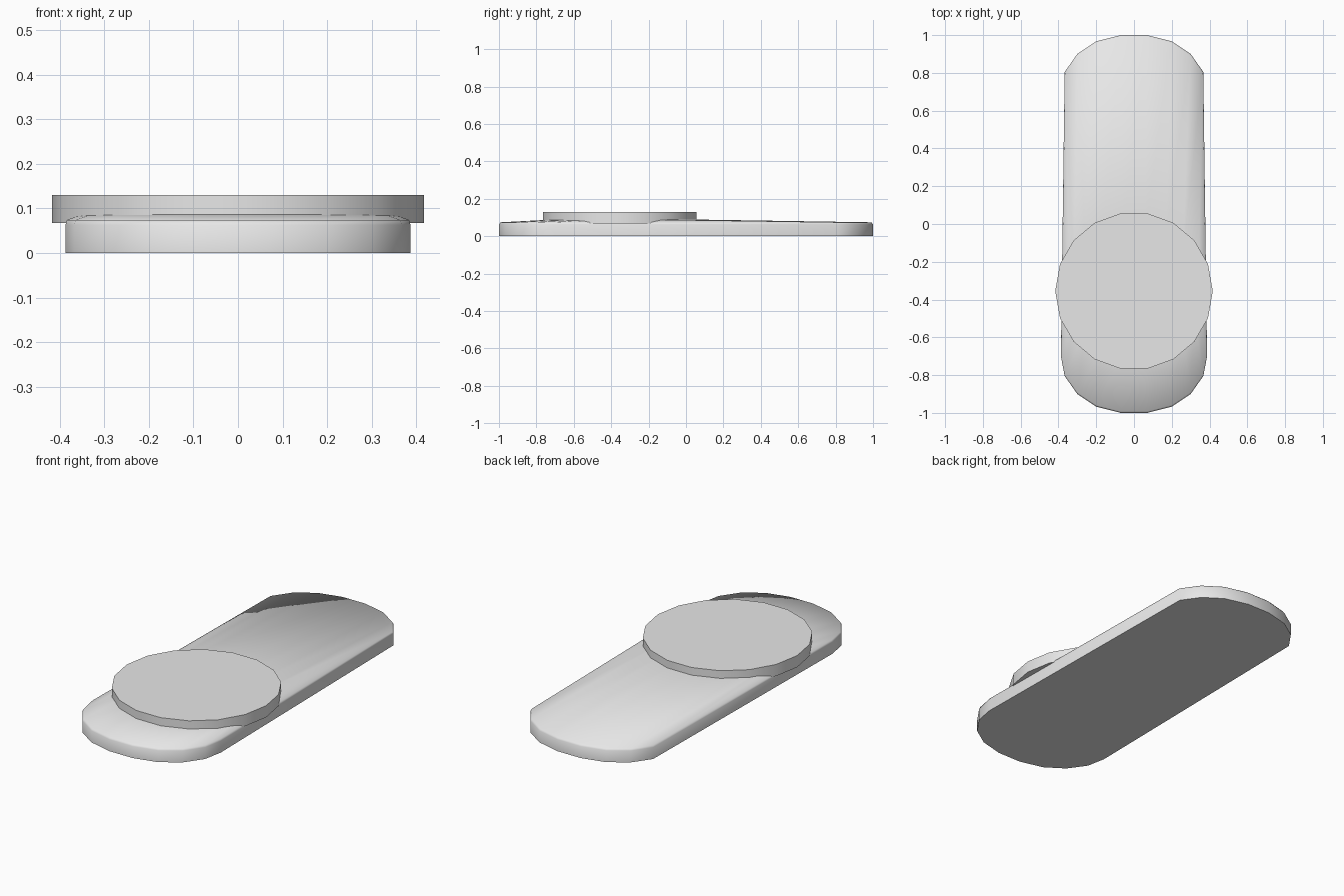
import bpy
import bmesh
from math import cos, sin, pi, radians

cube = bpy.data.objects.get("Cube")
if cube:
    bpy.data.objects.remove(cube, do_unlink=True)

SIDES = 18
DISC_Y = -0.355

grey = bpy.data.materials.new("light_grey")
grey.use_nodes = True
colour = (0.8, 0.8, 0.8, 1)
grey.diffuse_color = colour
grey.node_tree.nodes["Principled BSDF"].inputs["Base Color"].default_value = colour


def circle(radius, z):
    """Counter-clockwise ring around the disc centre."""
    steps = [2 * pi * i / SIDES for i in range(SIDES)]
    return [(radius * cos(a), DISC_Y + radius * sin(a), z) for a in steps]


def loft(name, rings):
    """Skin matching rings from bottom to top and cap both ends."""
    bm = bmesh.new()
    loops = [[bm.verts.new(p) for p in ring] for ring in rings]
    for low, high in zip(loops, loops[1:]):
        for i in range(SIDES):
            j = (i + 1) % SIDES
            bm.faces.new((low[i], low[j], high[j], high[i]))
    bm.faces.new(loops[0][::-1])
    bm.faces.new(loops[-1])
    mesh = bpy.data.meshes.new(name)
    bm.to_mesh(mesh)
    bm.free()
    mesh.materials.append(grey)
    obj = bpy.data.objects.new(name, mesh)
    bpy.context.collection.objects.link(obj)
    bpy.ops.object.select_all(action='DESELECT')
    obj.select_set(True)
    bpy.context.view_layer.objects.active = obj
    bpy.ops.object.shade_smooth_by_angle(angle=radians(75))
    return obj


# Long rounded outline, mirrored from its right half
back = [(0.367, 0.805), (0.3, 0.9), (0.2, 0.967), (0.07, 1.0)]
front = [(x, -y) for x, y in back]
half = front[::-1] + [(0.387, -0.7)] + back
outline = half + [(-x, y) for x, y in reversed(half)]
outline = outline[4:] + outline[:4]


def rim(scale, z):
    return [(x * scale, y * scale, z) for x, y in outline]


# Base plate with a softened rim and a shallow rise under the disc
loft("base_plate", [rim(1, 0), rim(1, 0.063), rim(0.992, 0.074),
                    circle(0.34, 0.09)])

# Raised round pad
loft("round_disc", [circle(0.417, 0.067), circle(0.417, 0.13)])
